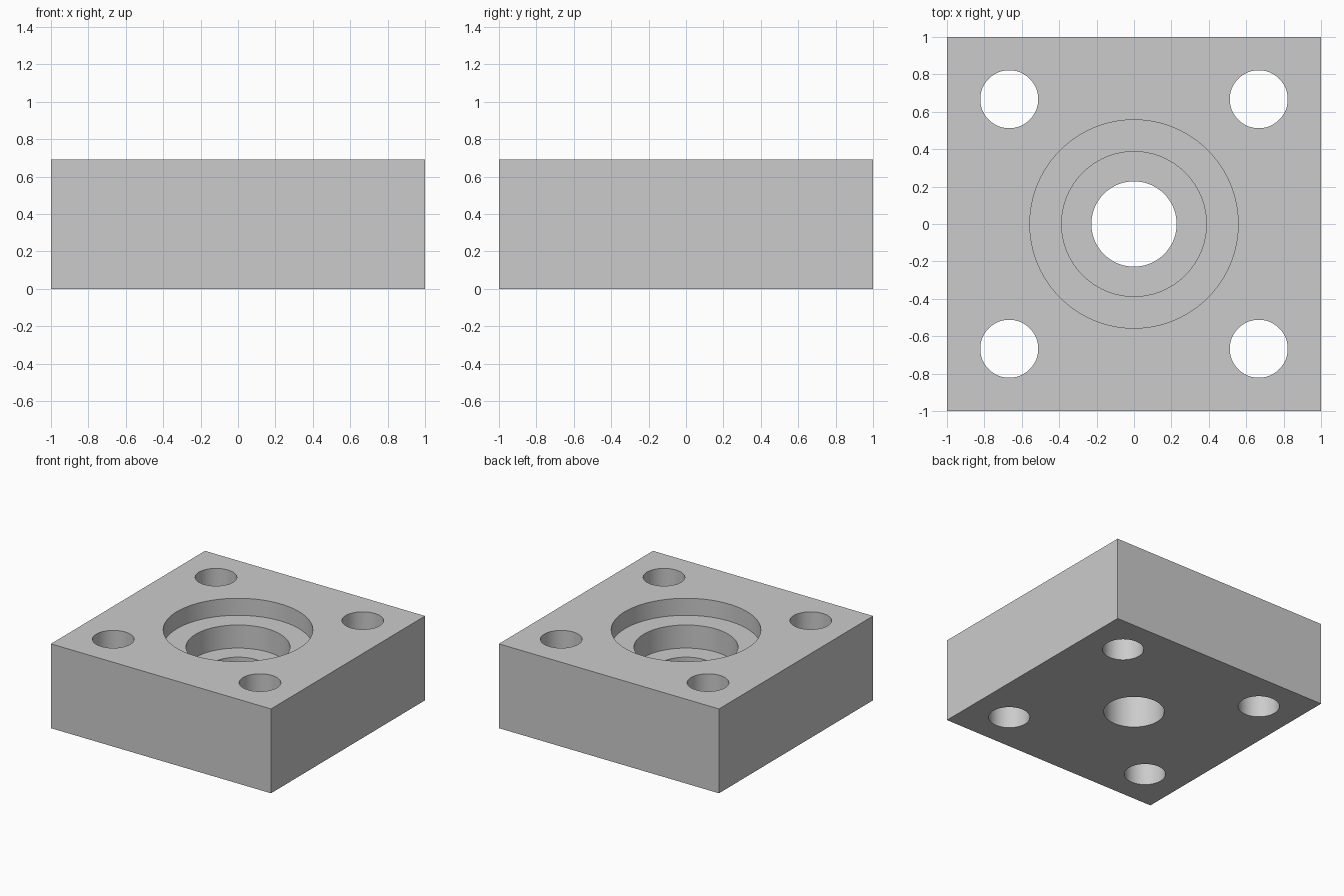
import bpy
import math

HEIGHT = 0.693
PITCH = 0.667

cube = bpy.data.objects.get("Cube")
if cube:
    bpy.data.objects.remove(cube, do_unlink=True)

# Plain grey metal
grey = bpy.data.materials.new("light_grey")
grey.use_nodes = True
colour = (0.6, 0.6, 0.6, 1)
grey.diffuse_color = colour
grey.node_tree.nodes["Principled BSDF"].inputs["Base Color"].default_value = colour

# Square block
bpy.ops.mesh.primitive_cube_add(size=2, location=(0, 0, HEIGHT / 2))
block = bpy.context.object
block.name = "flange_block"
block.scale.z = HEIGHT / 2
bpy.ops.object.transform_apply(location=True, rotation=False, scale=True)
block.data.materials.append(grey)


def drill(radius, floor, x=0, y=0):
    """Cut a round hole from above the block down to the floor height."""
    top = HEIGHT + 0.1
    bpy.ops.mesh.primitive_cylinder_add(
        vertices=96, radius=radius, depth=top - floor,
        location=(x, y, (top + floor) / 2))
    cutter = bpy.context.object
    cutter.name = "hole_cutter"
    cutter.hide_render = True
    cutter.data.materials.append(grey)
    bpy.context.view_layer.objects.active = block
    mod = block.modifiers.new("hole", "BOOLEAN")
    mod.operation = "DIFFERENCE"
    mod.solver = "EXACT"
    mod.object = cutter
    bpy.ops.object.modifier_apply(modifier=mod.name)
    bpy.data.objects.remove(cutter, do_unlink=True)


# Stepped central bore: wide recess, middle recess, through hole
drill(0.557, HEIGHT - 0.14)
drill(0.387, HEIGHT - 0.33)
drill(0.228, -0.1)

# Corner bolt holes
for sx in (-1, 1):
    for sy in (-1, 1):
        drill(0.155, -0.1, sx * PITCH, sy * PITCH)

# Smooth hole walls with crisp rims
bpy.ops.object.select_all(action="DESELECT")
block.select_set(True)
bpy.context.view_layer.objects.active = block
bpy.ops.object.shade_smooth_by_angle(angle=math.radians(30))
